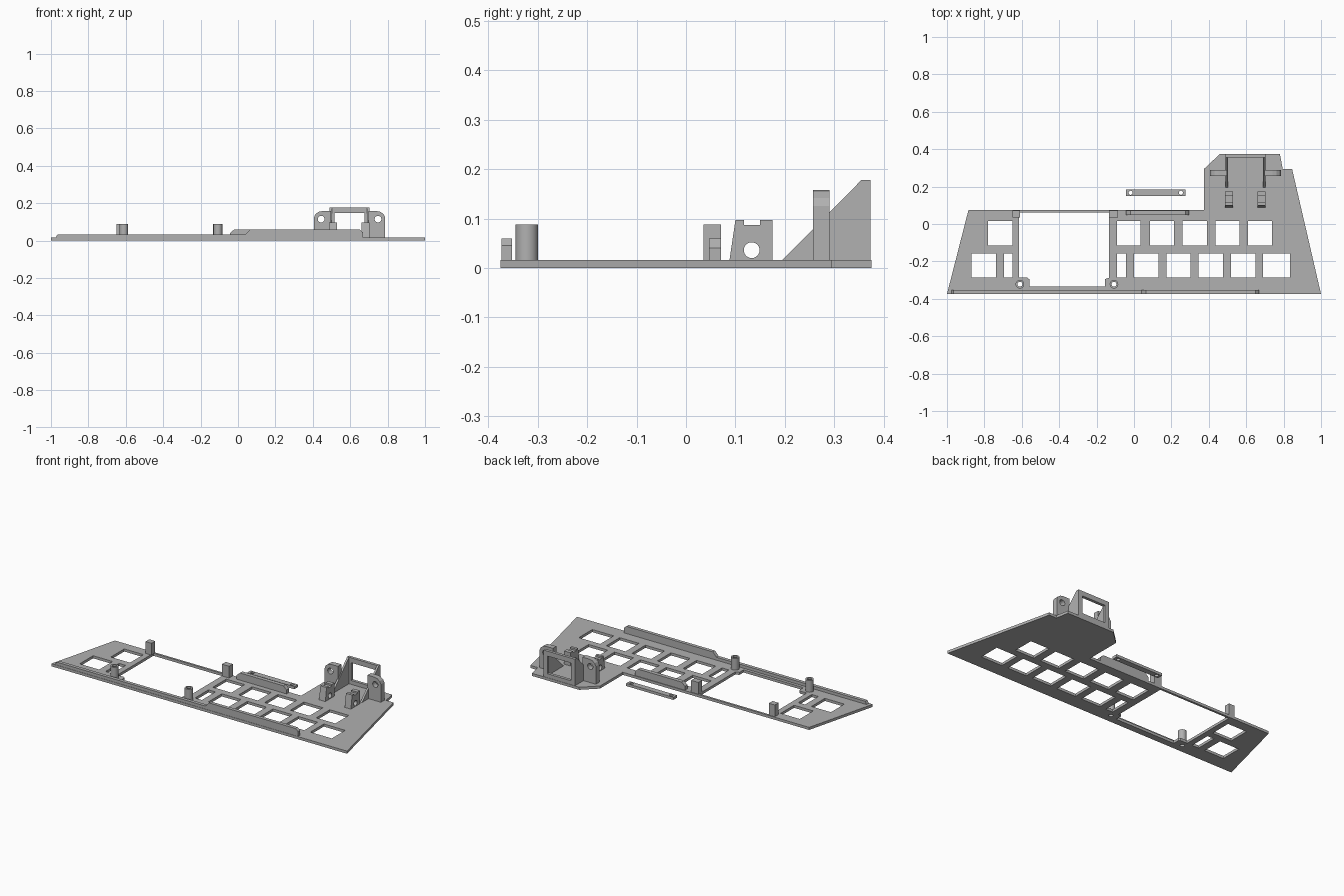
import bpy, bmesh, math

cube = bpy.data.objects.get("Cube")
if cube:
    bpy.data.objects.remove(cube, do_unlink=True)

grey = bpy.data.materials.new("plain grey")
grey.use_nodes = True
color = (0.44, 0.44, 0.44, 1)
grey.diffuse_color = color
grey.node_tree.nodes["Principled BSDF"].inputs["Base Color"].default_value = color

T = 0.016  # plate thickness


def rect(x0, x1, y0, y1):
    return [(x0, y0), (x1, y0), (x1, y1), (x0, y1)]


def circle(x, y, r, n=24):
    return [(x + r * math.cos(2 * math.pi * i / n), y + r * math.sin(2 * math.pi * i / n))
            for i in range(n)]


def sheet(name, outline, lo, hi, holes=(), axis="z"):
    """Fill an outline with holes and extrude it from lo to hi along an axis."""
    curve = bpy.data.curves.new(name, "CURVE")
    curve.dimensions = "2D"
    curve.fill_mode = "BOTH"
    curve.extrude = (hi - lo) / 2
    for loop in [outline, *holes]:
        spline = curve.splines.new("POLY")
        spline.points.add(len(loop) - 1)
        for point, (a, b) in zip(spline.points, loop):
            point.co = (a, b, 0, 1)
        spline.use_cyclic_u = True
    temp = bpy.data.objects.new(name + " outline", curve)
    bpy.context.collection.objects.link(temp)
    graph = bpy.context.evaluated_depsgraph_get()
    mesh = bpy.data.meshes.new_from_object(temp.evaluated_get(graph))
    bpy.data.objects.remove(temp, do_unlink=True)
    bpy.data.curves.remove(curve)
    mid = (lo + hi) / 2
    bm = bmesh.new()
    bm.from_mesh(mesh)
    for v in bm.verts:
        a, b, c = v.co
        c += mid
        v.co = {"z": (a, b, c), "y": (a, c, b), "x": (c, a, b)}[axis]
    bmesh.ops.remove_doubles(bm, verts=bm.verts, dist=0.0001)
    bmesh.ops.recalc_face_normals(bm, faces=bm.faces)
    for f in bm.faces:
        f.smooth = False
    bm.to_mesh(mesh)
    bm.free()
    mesh.name = name
    mesh.materials.clear()
    mesh.materials.append(grey)
    obj = bpy.data.objects.new(name, mesh)
    bpy.context.collection.objects.link(obj)
    return obj


def smooth(obj):
    bpy.ops.object.select_all(action="DESELECT")
    obj.select_set(True)
    bpy.context.view_layer.objects.active = obj
    bpy.ops.object.shade_smooth_by_angle(angle=math.radians(30))


# Base plate with two rows of key openings and one large screen opening
outline = [(-1, -0.375), (1, -0.375), (0.845, 0.295), (0.795, 0.295), (0.78, 0.375),
           (0.46, 0.375), (0.375, 0.295), (0.375, 0.075), (-0.885, 0.075)]
back_row = [(-0.78, -0.65), (-0.09, 0.035)] + [(0.085 + 0.175 * i, 0.214 + 0.175 * i) for i in range(4)]
front_row = [(-0.87, -0.738), (-0.695, -0.65), (-0.09, -0.043), (0.69, 0.835)]
front_row += [(0.173 * i, 0.13 + 0.173 * i) for i in range(4)]
screen = [(-0.615, 0.062), (-0.133, 0.062), (-0.133, -0.287), (-0.155, -0.295),
          (-0.155, -0.334), (-0.56, -0.334), (-0.56, -0.295), (-0.57, -0.287), (-0.615, -0.287)]
bosses = [(-0.61, -0.322), (-0.107, -0.322)]
holes = [rect(a, b, -0.115, 0.015) for a, b in back_row]
holes += [rect(a, b, -0.287, -0.157) for a, b in front_row]
holes += [screen] + [circle(x, y, 0.013) for x, y in bosses]
sheet("base_plate", outline, 0, T, holes)

# Screw bosses and square posts around the screen opening
for side, (x, y) in zip(("right", "left"), bosses):
    smooth(sheet(side + "_screw_boss", circle(x, y, 0.023), T, 0.088, [circle(x, y, 0.013)]))
for side, x0, x1 in (("right", -0.65, -0.61), ("left", -0.133, -0.085)):
    sheet(side + "_post", rect(x0, x1, 0.035, 0.071), T, 0.088)

# Edge rails with chamfered ends
sheet("front_rail", [(-0.975, T), (-0.965, 0.034), (0.04, 0.034), (0.065, 0.06),
                     (0.65, 0.06), (0.667, 0.045), (0.667, T)], -0.373, -0.352, axis="y")
sheet("back_rail", [(-0.043, T), (-0.043, 0.04), (-0.02, 0.06), (0.275, 0.06),
                    (0.295, 0.04), (0.295, T)], 0.047, 0.071, axis="y")

# Loose clamp bar behind the plate
sheet("clamp_bar", rect(-0.043, 0.276, 0.15, 0.184), 0, T,
      [circle(x, 0.167, 0.011) for x in (-0.018, 0.251)])

# Upright frame with triangular side walls
sheet("frame_wall", rect(0.49, 0.703, T, 0.178), 0.355, 0.373,
      [rect(0.516, 0.677, 0.04, 0.148)], axis="y")
for side, x0 in (("right", 0.49), ("left", 0.691)):
    sheet(side + "_frame_side", [(0.195, T), (0.355, T), (0.355, 0.178)], x0, x0 + 0.012, axis="x")

# Screw ears either side of the frame, mirrored about its centre
centre = 0.5965
for side, s in (("right", -1), ("left", 1)):
    ear = [(0.1, T), (0.19, T), (0.19, 0.125), (0.182, 0.142), (0.165, 0.154), (0.145, 0.158), (0.1, 0.158)]
    sheet(side + "_ear", [(centre + s * u, z) for u, z in ear], 0.257, 0.29,
          [circle(centre + s * 0.152, 0.115, 0.018)], axis="y")

# Notched saddle supports in front of the frame
saddle = [(0.088, T), (0.175, T), (0.175, 0.097), (0.15, 0.097), (0.15, 0.087),
          (0.117, 0.087), (0.117, 0.097), (0.1, 0.097)]
for side, x0 in (("right", 0.487), ("left", 0.66)):
    sheet(side + "_saddle", saddle, x0, x0 + 0.042, [circle(0.133, 0.036, 0.016)], axis="x")
